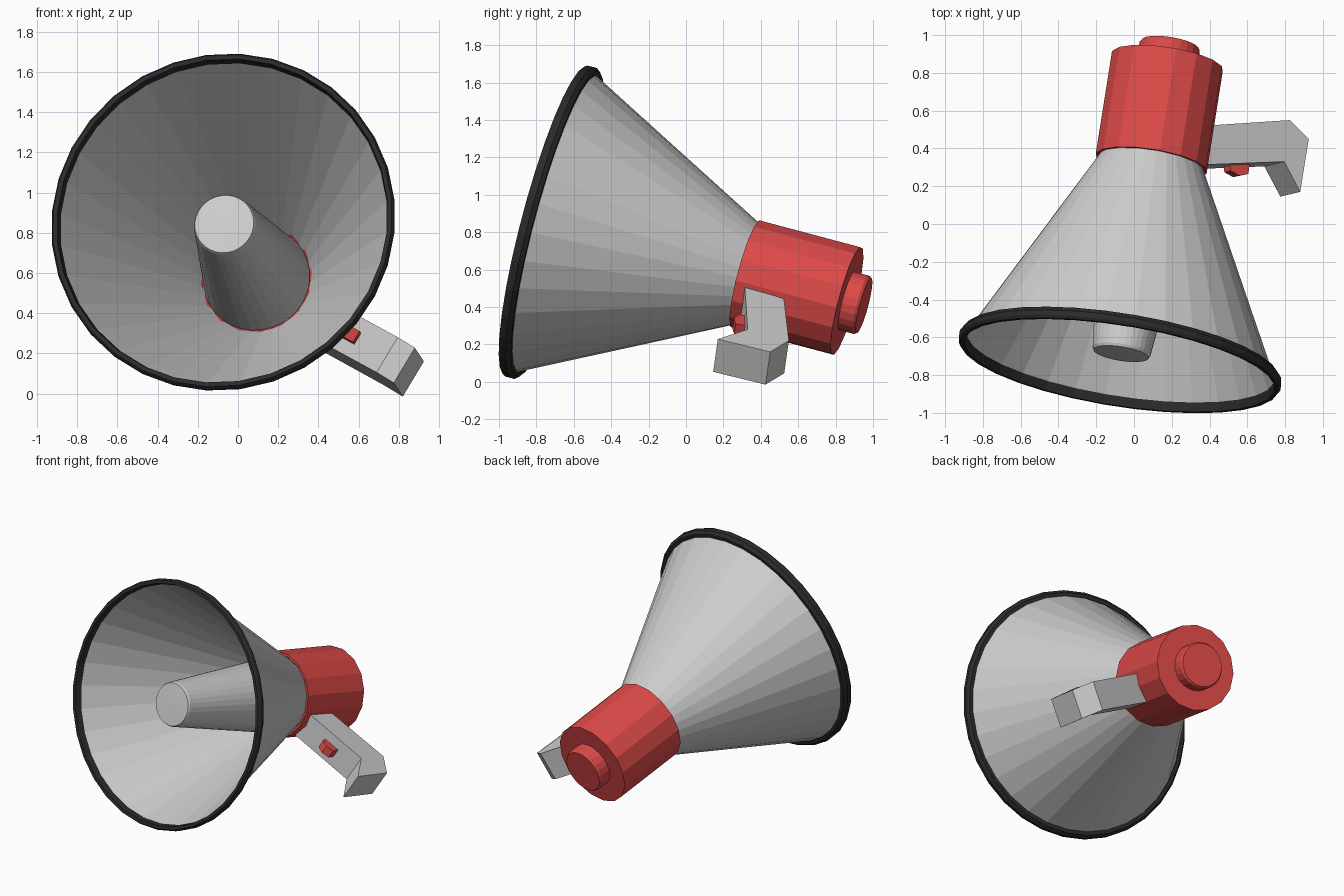
import bpy, bmesh, math
from mathutils import Vector, Matrix

if "Cube" in bpy.data.objects:
    bpy.data.objects.remove(bpy.data.objects["Cube"])


def material(name, color):
    m = bpy.data.materials.new(name)
    m.diffuse_color = (*color, 1)
    m.use_nodes = True
    m.node_tree.nodes["Principled BSDF"].inputs["Base Color"].default_value = m.diffuse_color
    return m


GREY = material("light grey", (0.62, 0.62, 0.62))
RED = material("red", (0.72, 0.068, 0.065))
BLACK = material("black", (0.024, 0.024, 0.024))

# Tilted megaphone axis, running from mouth centre to the rear
MOUTH = Vector((-0.075, -0.73, 0.855))
AXIS = Vector((0.151, 0.955, -0.254)).normalized()
SIDE = AXIS.cross(Vector((0, 0, 1))).normalized()
UP = SIDE.cross(AXIS).normalized()


def make_object(name, bm, mat, fix_normals=True):
    if fix_normals:
        bmesh.ops.recalc_face_normals(bm, faces=bm.faces)
    mesh = bpy.data.meshes.new(name)
    bm.to_mesh(mesh)
    bm.free()
    mesh.materials.append(mat)
    ob = bpy.data.objects.new(name, mesh)
    bpy.context.collection.objects.link(ob)
    return ob


def lathe(name, profile, mat, sides, closed=False, phase=0.0):
    """Revolve (distance, radius) points round the axis; radius 0 is a cap."""
    bm = bmesh.new()
    rings = []
    for s, r in profile:
        centre = MOUTH + AXIS * s
        if r == 0:
            rings.append([bm.verts.new(centre)] * sides)
            continue
        ring = []
        for i in range(sides):
            t = 2 * math.pi * (i + phase) / sides
            ring.append(bm.verts.new(centre + (UP * math.cos(t) + SIDE * math.sin(t)) * r))
        rings.append(ring)
    pairs = list(zip(rings, rings[1:]))
    if closed:
        pairs.append((rings[-1], rings[0]))
    for a, b in pairs:
        for i in range(sides):
            j = (i + 1) % sides
            quad = [a[i], a[j], b[j], b[i]]
            bm.faces.new(list(dict.fromkeys(quad)))
    return make_object(name, bm, mat)


def prism(name, outline, width, mat):
    """Extrude an outline of 3D points along the width vector."""
    bm = bmesh.new()
    a = [bm.verts.new(p) for p in outline]
    b = [bm.verts.new(p + width) for p in outline]
    bm.faces.new(a)
    bm.faces.new(b[::-1])
    for i in range(len(a)):
        j = (i + 1) % len(a)
        bm.faces.new((a[i], b[i], b[j], a[j]))
    return make_object(name, bm, mat)


# Horn, rim and inner tube
lathe("horn", [(0.0, 0.838), (1.12, 0.27)], GREY, 32, phase=0.3)
lathe("mouth_rim", [(-0.02, 0.833), (-0.02, 0.855), (-0.005, 0.864),
                    (0.022, 0.864), (0.045, 0.845), (0.045, 0.82)],
      BLACK, 32, closed=True, phase=0.3)
lathe("inner_tube", [(1.11, 0.268), (0.06, 0.155), (0.045, 0.148), (0.04, 0)],
      GREY, 32, phase=0.3)

# Rear housing with an open lip round the horn, and its end button
lathe("housing", [(1.13, 0.265), (1.1, 0.285), (1.1, 0.3), (1.665, 0.3), (1.665, 0)],
      RED, 16, phase=0.3)
lathe("end_button", [(1.64, 0.162), (1.745, 0.162), (1.76, 0.152), (1.76, 0)],
      RED, 24, phase=0.3)

# Handle: a bar from the housing that flares forward at its end
W = Vector((-0.105, -0.025, -0.175))
F = Vector((0.40, 0.315, 0.495))
B = Vector((0.40, 0.52, 0.455))
P1 = Vector((0.795, 0.33, 0.28))
BAR = (P1 - F).normalized()
outline = [F - BAR * 0.08, P1, Vector((0.88, 0.17, 0.228)),
           Vector((0.925, 0.45, 0.16)), Vector((0.825, 0.55, 0.22)), B - BAR * 0.08]
prism("handle", outline, W, GREY)

# Trigger on the front of the handle bar
front = BAR.cross(W).normalized()
if front.y > 0:
    front = -front
wide = W.normalized() * 0.065
base = F + W / 2 + (P1 - F) * 0.5 - wide / 2
trigger = [base + BAR * u + front * v for u, v in
           ((-0.06, -0.01), (-0.06, 0.03), (-0.01, 0.058), (0.045, 0.05), (0.06, -0.01))]
prism("trigger", trigger, wide, RED)
